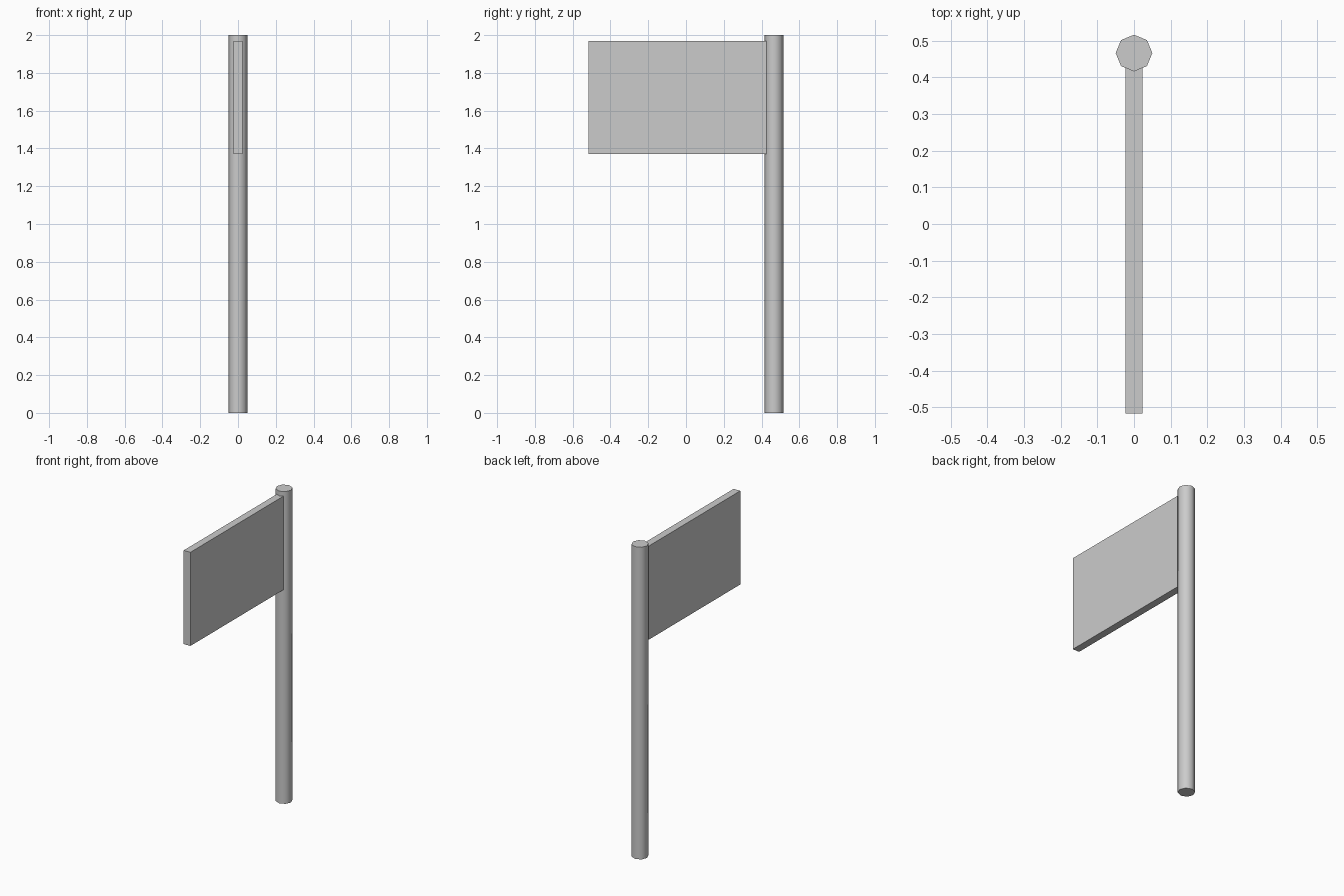
import bpy, math

if "Cube" in bpy.data.objects:
    bpy.data.objects.remove(bpy.data.objects["Cube"])

POLE_R, POLE_Y, HEIGHT = 0.05, 0.466, 2.0

# Eight-sided pole with smooth sides and sharp caps
bpy.ops.mesh.primitive_cylinder_add(vertices=8, radius=POLE_R, depth=HEIGHT,
                                    location=(0, POLE_Y, HEIGHT / 2))
pole = bpy.context.object
pole.name = "pole"
bpy.ops.object.shade_smooth_by_angle(angle=math.radians(50))

# Flat sign panel, set slightly into the pole
y0, y1, z0, z1 = -0.516, 0.428, 1.37, 1.97
bpy.ops.mesh.primitive_cube_add(size=1, location=(0, (y0 + y1) / 2, (z0 + z1) / 2))
panel = bpy.context.object
panel.name = "sign_panel"
panel.scale = (0.047, y1 - y0, z1 - z0)
bpy.ops.object.transform_apply(location=False, rotation=False, scale=True)
